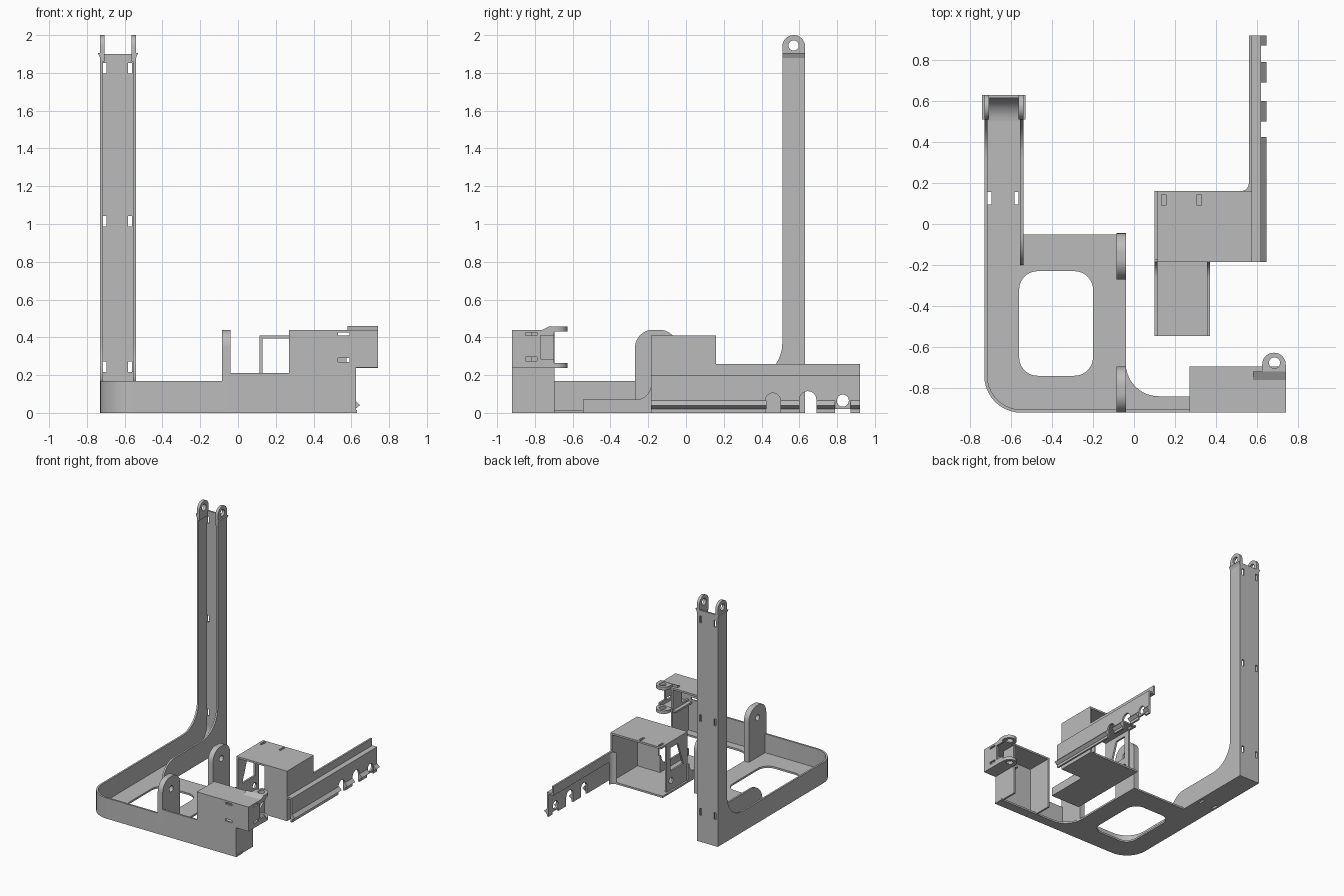
import bpy, bmesh, math
from mathutils import Vector

grey = bpy.data.materials.new("plain grey")
grey.diffuse_color = (0.5, 0.5, 0.5, 1)
T = 0.015  # sheet thickness


def arc(c, r, a0, a1, n=10):
    return [(c[0] + r * math.cos(math.radians(a0 + (a1 - a0) * i / n)),
             c[1] + r * math.sin(math.radians(a0 + (a1 - a0) * i / n))) for i in range(n + 1)]


def prism(name, pts, axis, lo, hi):
    """Extrude a 2D outline along x (outline yz), y (outline xz) or z (outline xy)."""
    place = {'x': lambda p, h: (h, p[0], p[1]),
             'y': lambda p, h: (p[0], h, p[1]),
             'z': lambda p, h: (p[0], p[1], h)}[axis]
    bm = bmesh.new()
    face = bm.faces.new([bm.verts.new(place(p, lo)) for p in pts])
    ext = bmesh.ops.extrude_face_region(bm, geom=[face])
    d = Vector(place((0, 0), hi - lo))
    bmesh.ops.translate(bm, vec=d, verts=[v for v in ext['geom'] if isinstance(v, bmesh.types.BMVert)])
    bmesh.ops.recalc_face_normals(bm, faces=bm.faces)
    me = bpy.data.meshes.new(name)
    bm.to_mesh(me)
    bm.free()
    me.materials.append(grey)
    ob = bpy.data.objects.new(name, me)
    bpy.context.collection.objects.link(ob)
    return ob


def rect(x0, x1, y0, y1):
    return [(x0, y0), (x1, y0), (x1, y1), (x0, y1)]


def box(name, x0, x1, y0, y1, z0, z1):
    return prism(name, rect(x0, x1, y0, y1), 'z', z0, z1)


def circle(c, r, n=24):
    return arc(c, r, 0, 360, n)[:-1]


def cut(ob, *cutters):
    bpy.context.view_layer.objects.active = ob
    for c in cutters:
        m = ob.modifiers.new("cut", 'BOOLEAN')
        m.operation, m.solver, m.object = 'DIFFERENCE', 'EXACT', c
        bpy.ops.object.modifier_apply(modifier=m.name)
        bpy.data.objects.remove(c)
    return ob


def rounded(x0, x1, y0, y1, r):
    return (arc((x1 - r, y1 - r), r, 0, 90) + arc((x0 + r, y1 - r), r, 90, 180)
            + arc((x0 + r, y0 + r), r, 180, 270) + arc((x1 - r, y0 + r), r, 270, 360))


# --- main frame: floor with window ---
corner = (-0.55, -0.74)
floor = prism("frame_floor", [(-0.73, 0.63)] + arc(corner, 0.18, 180, 270)
              + [(0.63, -0.92), (0.63, -0.84)] + arc((0.12, -0.68), 0.16, 270, 180)
              + [(-0.04, -0.05), (-0.54, -0.05), (-0.54, 0.63)], 'z', 0, T)
cut(floor, prism("c", rounded(-0.56, -0.20, -0.74, -0.23, 0.09), 'z', -0.1, 0.1),
    *[box("c", x - 0.01, x + 0.01, 0.095, 0.155, -0.1, 0.1) for x in (-0.705, -0.572)])

# outer wall wrapping the rounded corner
prism("outer_wall", [(-0.73, 0.0)] + arc(corner, 0.18, 180, 270) + [(-0.04, -0.92), (-0.04, -0.92 + T)]
      + arc(corner, 0.18 - T, 270, 180) + [(-0.73 + T, 0.0)], 'z', 0, 0.17)
box("front_wall", -0.04, 0.27, -0.92, -0.92 + T, 0, 0.21)

# --- upright post: two side walls sweeping up, a back and an inner fillet ---
sweep = [(0.63, 0), (0.63, 1.9), (0.51, 1.9)] + arc((0.31, 0.37), 0.20, 0, -90)
prism("post_outer_side", sweep + [(0, 0.17), (0, 0)], 'x', -0.73, -0.73 + T)
prism("post_inner_side", sweep + arc((-0.05, 0.02), 0.15, 90, 180) + [(-0.2, 0)], 'x', -0.54 - T, -0.54)
back = box("post_back", -0.73, -0.54, 0.63 - T, 0.63, 0, 1.9)
cut(back, *[box("c", x - 0.01, x + 0.01, 0.5, 0.7, z - 0.028, z + 0.028)
            for x in (-0.705, -0.572) for z in (0.245, 1.015, 1.825)])
prism("post_foot_fillet", arc((0.5, 0.13), 0.115, -90, 0) + [(0.62, 0.13), (0.62, 0.01), (0.5, 0.01)],
      'x', -0.72, -0.55)

# hinge lugs and small outward lips on the post top
for x0, out in ((-0.73, -1), (-0.563, 1)):
    lug = prism("post_lug", [(0.51, 1.86)] + [(0.63, 1.86)] + arc((0.57, 1.94), 0.06, 0, 180, 16),
                'x', x0, x0 + 0.023)
    cut(lug, prism("c", circle((0.57, 1.945), 0.027), 'x', -1, 0))
    e = x0 if out < 0 else x0 + 0.023
    prism("post_lip", [(e, 1.88), (e + out * 0.012, 1.905), (e, 1.905)], 'y', 0.51, 0.63)

# pair of rounded tabs with pivot holes
for y0 in (-0.92, -0.27):
    tab = prism("pivot_tab", [(y0, 0), (y0 + 0.225, 0)] + arc((y0 + 0.13, 0.345), 0.095, 0, 90)
                + arc((y0 + 0.095, 0.345), 0.095, 90, 180), 'x', -0.085, -0.04)
    cut(tab, prism("c", circle((y0 + 0.112, 0.34), 0.025), 'x', -0.2, 0.1))

# --- corner housing at the right end, open to the rear ---
plate = prism("housing_front", [(0.27, 0), (0.625, 0), (0.625, 0.24), (0.74, 0.24), (0.74, 0.44), (0.27, 0.44)],
              'y', -0.92, -0.92 + T)
cut(plate, *[box("c", 0.53, 0.59, -1, -0.85, z - 0.01, z + 0.01) for z in (0.42, 0.28)])
box("housing_top", 0.27, 0.74, -0.92, -0.695, 0.425, 0.44)
box("housing_left_side", 0.27, 0.27 + T, -0.92, -0.695, 0, 0.44)
box("housing_right_side", 0.61, 0.625, -0.92, -0.695, 0, 0.27)
box("clip_floor", 0.58, 0.74, -0.92, -0.70, 0.24, 0.255)
clip = box("clip_side", 0.725, 0.74, -0.92, -0.70, 0.24, 0.44)
cut(clip, box("c", 0.7, 0.8, -0.77, -0.6, 0.285, 0.41),
    *[box("c", 0.7, 0.8, -0.85, -0.79, z - 0.01, z + 0.01) for z in (0.42, 0.285)])
box("clip_inner_wall", 0.61, 0.625, -0.82, -0.70, 0.25, 0.43)
for z in (0.238, 0.432):
    ear = prism("clip_ear", [(0.625, -0.72), (0.74, -0.72)] + arc((0.6825, -0.685), 0.0575, 0, 180, 16),
                'z', z, z + 0.026)
    cut(ear, prism("c", circle((0.685, -0.677), 0.027), 'z', z - 0.005, z + 0.1))
prism("clip_ridge", [(-0.76, 0.44), (-0.72, 0.44), (-0.72, 0.46)], 'x', 0.58, 0.74)

# --- second bracket: boxed body ---
top = box("body_top", 0.115, 0.575, -0.185, 0.16, 0.395, 0.41)
cut(top, *[box("c", x - 0.01, x + 0.01, 0.09, 0.145, 0.3, 0.5) for x in (0.145, 0.318)])
box("body_floor", 0.10, 0.575, -0.185, 0.16, 0, T)
box("body_front", 0.37, 0.575, -0.185, -0.17, 0, 0.41)
box("body_right_side", 0.56, 0.575, -0.185, 0.16, 0, 0.41)
left = box("body_left_side", 0.115, 0.13, -0.185, 0.09, 0, 0.41)
cut(left, prism("c", [(-0.13, 0.17), (0.04, 0.17), (0.04, 0.36), (-0.06, 0.36)], 'x', 0, 0.2),
    prism("c", circle((0.03, 0.09), 0.025), 'x', 0, 0.2))

# shallow tray in front of the body
box("tray_floor", 0.10, 0.37, -0.545, -0.185, 0, T)
side = [(-0.545, 0), (-0.17, 0), (-0.17, 0.15), (-0.185, 0.15)] + arc((-0.265, 0.15), 0.08, 0, -90) + [(-0.545, 0.07)]
for x in (0.10, 0.355):
    prism("tray_side", side, 'x', x, x + T)

# long stepped rail with arches, hole and broken ridge
rail = prism("rail", [(0.605, 0), (0.62, 0), (0.62, 0.2), (0.575, 0.2), (0.575, 0.26),
                      (0.56, 0.26), (0.56, 0.185), (0.605, 0.185)], 'y', -0.185, 0.92)
cut(rail, prism("c", [(0.42, -0.1), (0.50, -0.1)] + arc((0.46, 0.065), 0.04, 0, 180, 14), 'x', 0.5, 0.7),
    prism("c", [(0.60, -0.1), (0.69, -0.1)] + arc((0.645, 0.07), 0.045, 0, 180, 14), 'x', 0.5, 0.7),
    prism("c", circle((0.83, 0.065), 0.032), 'x', 0.5, 0.7),
    box("c", 0.5, 0.7, 0.79, 0.87, -0.1, 0.02))
for y0, y1 in ((-0.185, 0.425), (0.50, 0.60), (0.69, 0.79), (0.87, 0.92)):
    prism("rail_ridge", [(0.62, 0.02), (0.645, 0.04), (0.62, 0.065)], 'y', y0, y1)
prism("rail_fillet", [(0.56, 0.16), (0.56, 0.20)] + arc((0.52, 0.20), 0.04, 0, -90, 8), 'z', 0, 0.26)

# smooth the curved walls, keep the corners crisp
bpy.ops.object.select_all(action='SELECT')
bpy.ops.object.shade_smooth_by_angle(angle=math.radians(30))
